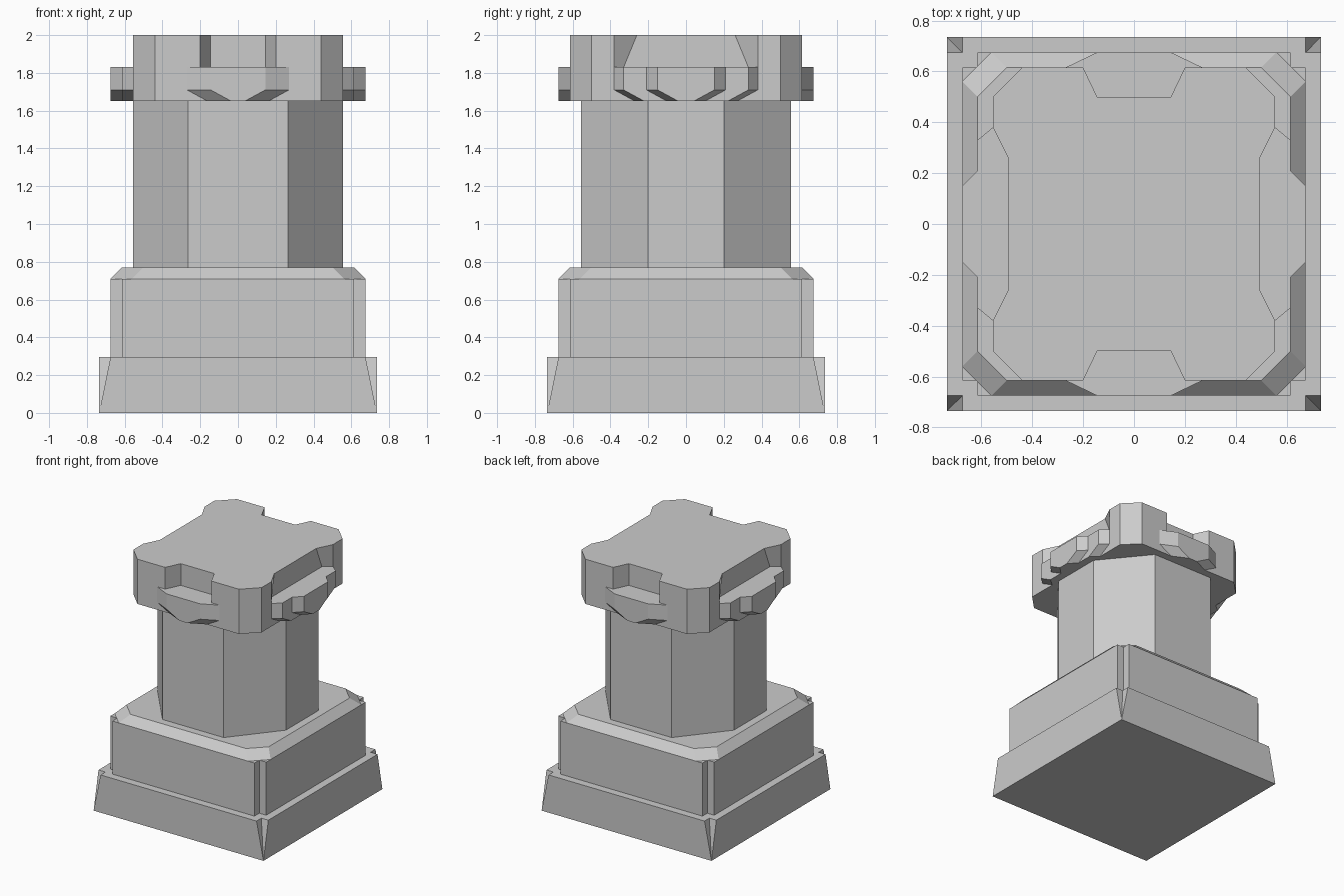
import bpy, bmesh

cube = bpy.data.objects.get("Cube")
if cube:
    bpy.data.objects.remove(cube, do_unlink=True)

stone = bpy.data.materials.new("grey stone")
stone.use_nodes = True
GREY = (0.6, 0.6, 0.6, 1.0)
stone.diffuse_color = GREY
stone.node_tree.nodes["Principled BSDF"].inputs["Base Color"].default_value = GREY


def mirrored(quarter):
    """Turn a first-quadrant outline into a full anticlockwise loop."""
    half = quarter + [(-x, y) for x, y in reversed(quarter)]
    return half + [(-x, -y) for x, y in half]


def loft(name, layers):
    """Join mirrored outlines, each given as (height, quarter outline)."""
    bm = bmesh.new()
    rings = [[bm.verts.new((x, y, z)) for x, y in mirrored(q)] for z, q in layers]
    for low, high in zip(rings, rings[1:]):
        n = len(low)
        for i in range(n):
            j = (i + 1) % n
            bm.faces.new((low[i], low[j], high[j], high[i]))
    bm.faces.new(rings[0][::-1])
    bm.faces.new(rings[-1])
    bmesh.ops.remove_doubles(bm, verts=bm.verts, dist=0.0001)
    bmesh.ops.recalc_face_normals(bm, faces=bm.faces)
    mesh = bpy.data.meshes.new(name)
    bm.to_mesh(mesh)
    bm.free()
    mesh.materials.append(stone)
    obj = bpy.data.objects.new(name, mesh)
    bpy.context.collection.objects.link(obj)
    return obj


def notched(outer, inner):
    return [(outer, inner), (inner, inner), (inner, outer)]


# Square foot with wedges cut from its top corners
loft("foot", [(0, [(0.735, 0.735)] * 3), (0.295, notched(0.735, 0.675))])

# Plinth with notched corners and a bevelled cap
plinth = notched(0.675, 0.615)
loft("plinth", [(0.295, plinth), (0.71, plinth)])
loft("plinth_cap", [(0.71, [(0.675, 0.56), (0.56, 0.675)]),
                    (0.77, [(0.615, 0.5), (0.5, 0.615)])])

# Eight-sided column
shaft = [(0.555, 0.2), (0.265, 0.555)]
loft("column", [(0.77, shaft), (1.65, shaft)])

# Crown: stepped side ledges and slanted front ledges, tucked in below
corner = [(0.555, 0.5), (0.44, 0.615)]


def ledge(tuck):
    side = [(0.675, 0.15), (0.615, 0.21), (0.615, 0.33), (0.555, 0.38)]
    front = [(0.27, 0.615), (0.145, 0.675)]
    return ([(x, y - tuck) for x, y in side] + corner
            + [(x - tuck, y) for x, y in front])


loft("crown_ledges", [(1.65, ledge(0.11)), (1.71, ledge(0)), (1.83, ledge(0))])


# Battlements: four corner merlons around shallow notches
def battlement(side_gap):
    return ([(0.495, side_gap), (0.555, 0.38)] + corner
            + [(0.2, 0.615), (0.145, 0.5)])


loft("battlements", [(1.83, battlement(0.33)), (2.0, battlement(0.26))])
